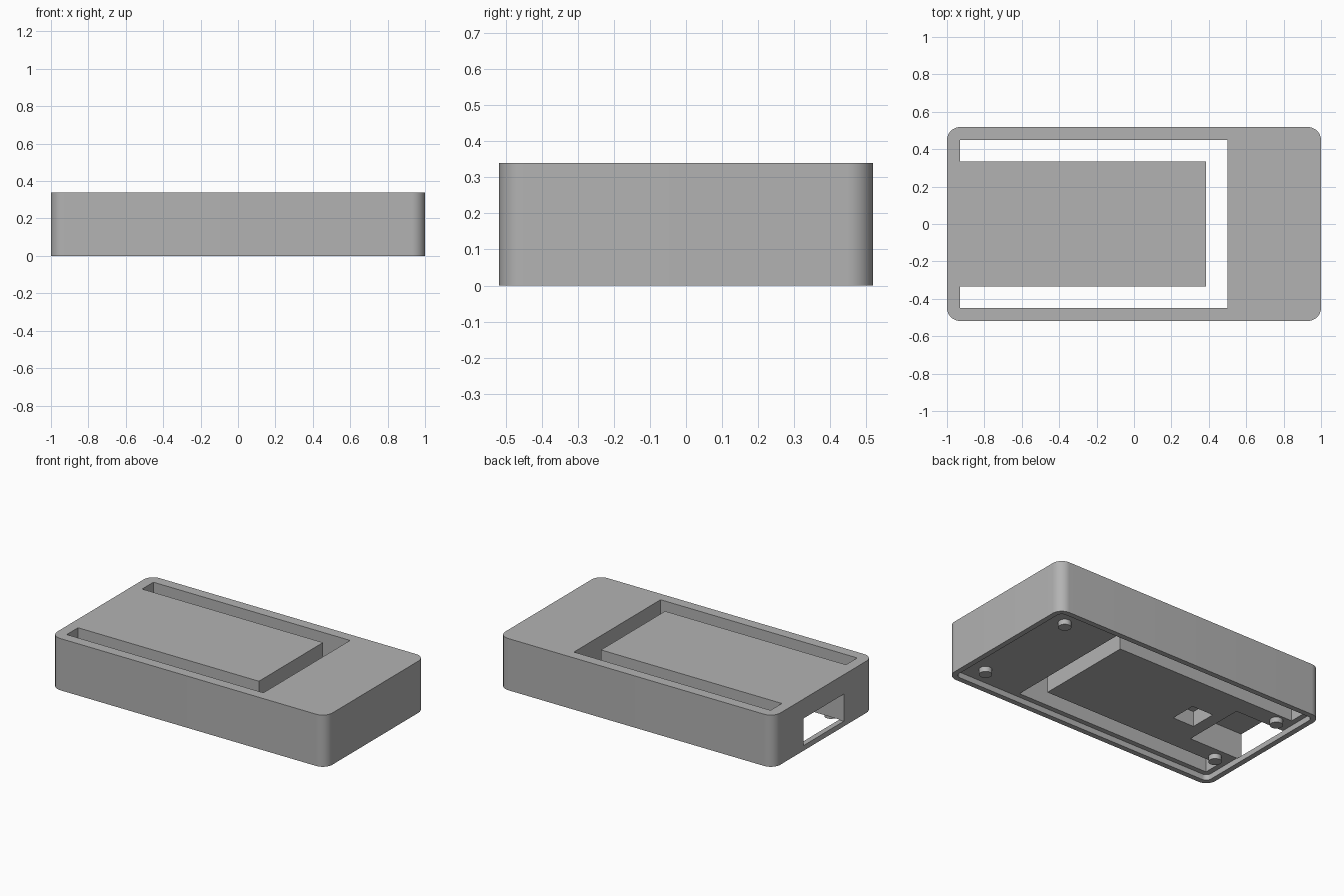
import bpy, bmesh, math

if "Cube" in bpy.data.objects:
    bpy.data.objects.remove(bpy.data.objects["Cube"])

grey = bpy.data.materials.new("mid grey")
grey.diffuse_color = (0.45, 0.45, 0.45, 1)
grey.use_nodes = True
grey.node_tree.nodes["Principled BSDF"].inputs["Base Color"].default_value = grey.diffuse_color

HX, HY, TOP = 1.0, 0.518, 0.34   # half length, half width, height
FLOOR = 0.037                    # underside of the body inside the rim
RIM = 0.035                      # rim thickness
SLOT_X0, SLOT_X1, SLOT_Y = -0.93, 0.50, 0.45
TONGUE_X, TONGUE_Y = 0.385, 0.333


def prism(name, points, z0, z1):
    """Extrude a flat outline from z0 to z1."""
    bm = bmesh.new()
    face = bm.faces.new([bm.verts.new((x, y, z0)) for x, y in points])
    ext = bmesh.ops.extrude_face_region(bm, geom=[face])
    moved = [g for g in ext["geom"] if isinstance(g, bmesh.types.BMVert)]
    bmesh.ops.translate(bm, vec=(0, 0, z1 - z0), verts=moved)
    bmesh.ops.recalc_face_normals(bm, faces=bm.faces)
    mesh = bpy.data.meshes.new(name)
    bm.to_mesh(mesh)
    bm.free()
    mesh.materials.append(grey)
    obj = bpy.data.objects.new(name, mesh)
    bpy.context.collection.objects.link(obj)
    return obj


def rounded(hx, hy, r, n=12):
    """Outline of a rectangle with rounded corners."""
    pts = []
    for k, (sx, sy) in enumerate([(1, 1), (-1, 1), (-1, -1), (1, -1)]):
        for i in range(n + 1):
            a = math.pi / 2 * (k + i / n)
            pts.append((sx * (hx - r) + r * math.cos(a), sy * (hy - r) + r * math.sin(a)))
    return pts


def rect(x0, x1, hy):
    return [(x0, -hy), (x1, -hy), (x1, hy), (x0, hy)]


def cut(target, cutter):
    mod = target.modifiers.new(cutter.name, "BOOLEAN")
    mod.operation = "DIFFERENCE"
    mod.solver = "EXACT"
    mod.object = cutter
    bpy.context.view_layer.objects.active = target
    bpy.ops.object.modifier_apply(modifier=mod.name)
    bpy.data.objects.remove(cutter)


# Case body with rounded vertical corners
case = prism("case_body", rounded(HX, HY, 0.07), 0, TOP)

# Shallow tray in the underside, leaving a thin rim
cut(case, prism("tray_cutter", rounded(HX - RIM, HY - RIM, 0.035), -0.1, FLOOR))

# U-shaped through slot that leaves a tongue in the middle
u_slot = [(SLOT_X0, -SLOT_Y), (SLOT_X1, -SLOT_Y), (SLOT_X1, SLOT_Y), (SLOT_X0, SLOT_Y),
          (SLOT_X0, TONGUE_Y), (TONGUE_X, TONGUE_Y), (TONGUE_X, -TONGUE_Y), (SLOT_X0, -TONGUE_Y)]
cut(case, prism("slot_cutter", u_slot, -0.1, TOP + 0.1))

# Port pocket open to the left end, and a small square pocket beside it
cut(case, prism("port_cutter", rect(-1.1, -0.61, 0.21), FLOOR - 0.003, 0.212))
cut(case, prism("pocket_cutter", rect(-0.53, -0.375, 0.088), 0.0, 0.137))

# Locating pegs hanging from the underside
for i, (x, y) in enumerate([(0.835, 0.362), (0.835, -0.362), (-0.857, 0.28), (-0.857, -0.28)]):
    ring = [(x + 0.039 * math.cos(a * math.tau / 32), y + 0.039 * math.sin(a * math.tau / 32))
            for a in range(32)]
    prism(f"locating_peg_{i + 1}", ring, 0.003, FLOOR + 0.01)

# Smooth the rounded corners and pegs, keeping hard edges sharp
for obj in bpy.context.collection.objects:
    obj.select_set(True)
    bpy.context.view_layer.objects.active = obj
bpy.ops.object.shade_smooth_by_angle(angle=math.radians(30))
